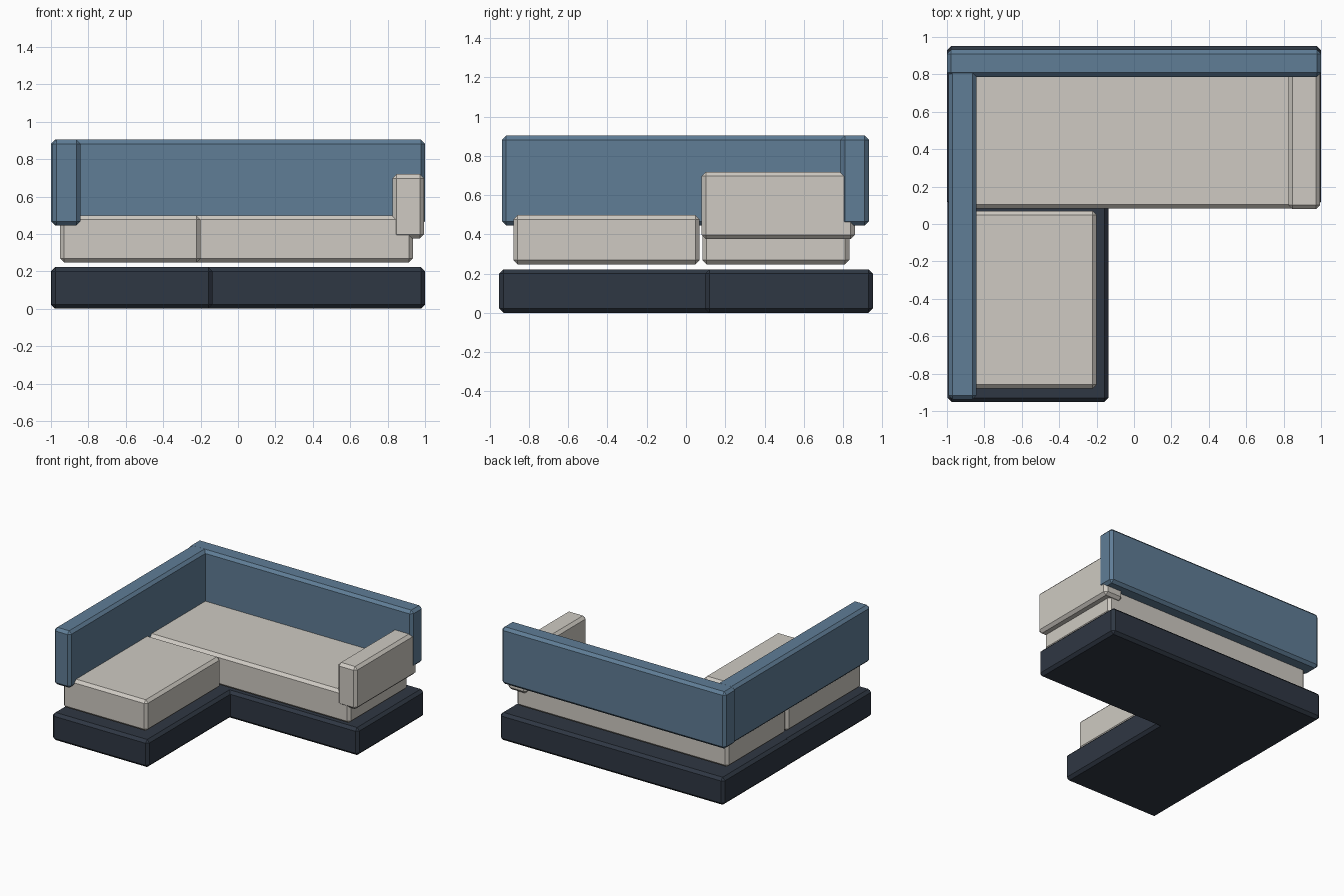
import bpy
import bmesh
from mathutils import Vector

if "Cube" in bpy.data.objects:
    bpy.data.objects.remove(bpy.data.objects["Cube"])


def material(name, color):
    m = bpy.data.materials.new(name)
    m.diffuse_color = (*color, 1)
    m.use_nodes = True
    m.node_tree.nodes["Principled BSDF"].inputs["Base Color"].default_value = m.diffuse_color
    return m


navy = material("dark_navy", (0.028, 0.038, 0.056))
blue = material("blue_fabric", (0.115, 0.205, 0.305))
beige = material("beige_fabric", (0.62, 0.59, 0.54))


def block(name, x, y, z, mat, chamfer=0.022):
    """Box spanning the given x, y and z ranges, with chamfered edges."""
    lo, hi = Vector((x[0], y[0], z[0])), Vector((x[1], y[1], z[1]))
    mesh = bpy.data.meshes.new(name)
    bm = bmesh.new()
    bmesh.ops.create_cube(bm, size=1)
    bmesh.ops.scale(bm, vec=hi - lo, verts=bm.verts)
    bmesh.ops.translate(bm, vec=(lo + hi) / 2, verts=bm.verts)
    bm.to_mesh(mesh)
    bm.free()
    mesh.materials.append(mat)
    ob = bpy.data.objects.new(name, mesh)
    bpy.context.collection.objects.link(ob)
    bevel = ob.modifiers.new("chamfer", "BEVEL")
    bevel.width = chamfer
    bevel.segments = 1
    return ob


# L-shaped plinth
block("main_base", (-1, 1), (0.097, 0.952), (0, 0.222), navy)
block("chaise_base", (-0.997, -0.137), (-0.952, 0.15), (0, 0.222), navy)

# Seat cushions floating just above the plinth
block("main_seat", (-0.952, 0.935), (0.083, 0.832), (0.247, 0.498), beige)
block("chaise_seat", (-0.952, -0.2), (-0.88, 0.07), (0.247, 0.498), beige)

# Backrests along the rear and the left side
block("rear_backrest", (-1, 1), (0.787, 0.932), (0.445, 0.904), blue)
block("left_backrest", (-0.992, -0.842), (-0.938, 0.83), (0.445, 0.904), blue)

# Right armrest, running into the rear backrest
block("right_armrest", (0.826, 0.995), (0.079, 0.86), (0.376, 0.719), beige)
